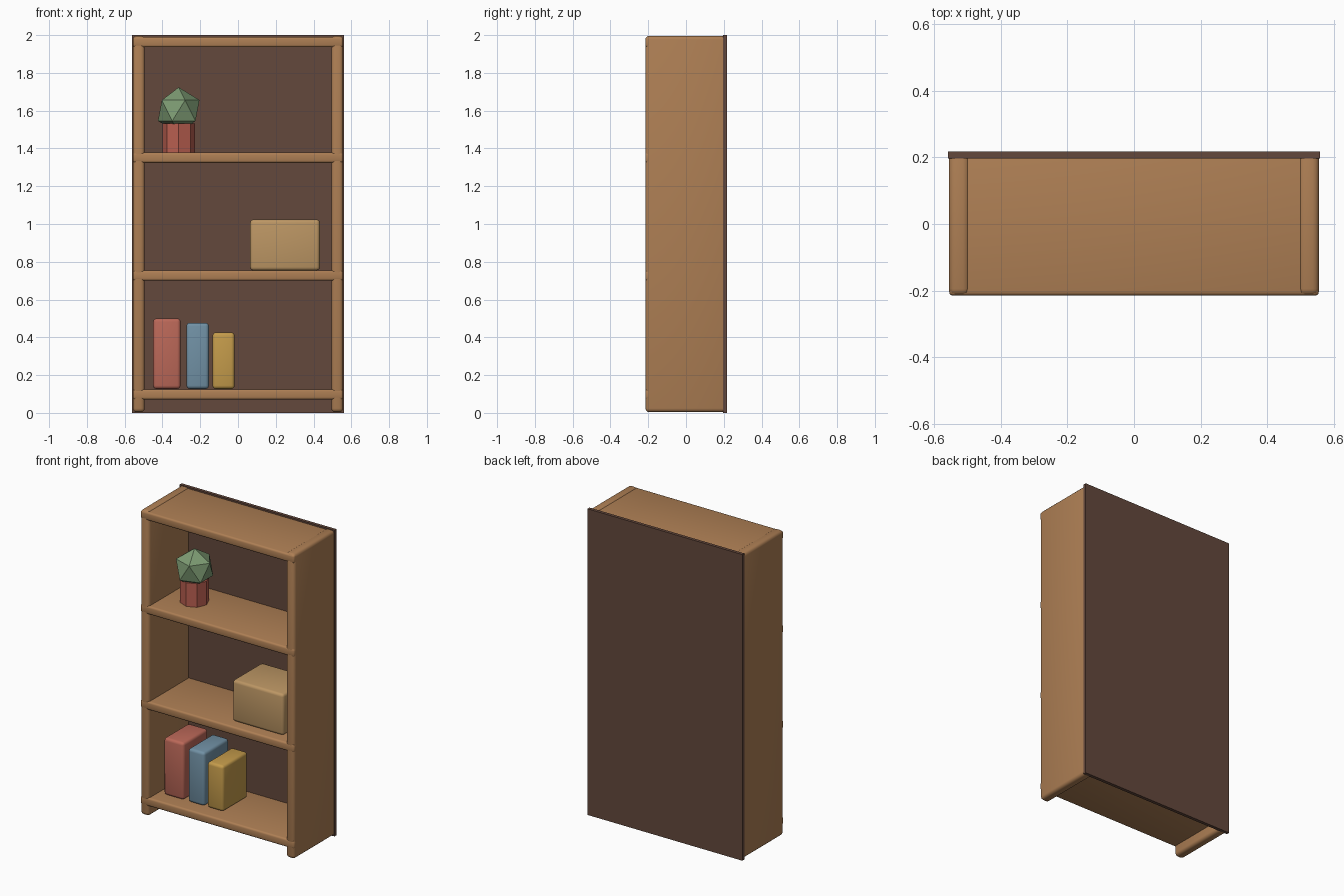
import bpy
from math import radians

if "Cube" in bpy.data.objects:
    bpy.data.objects.remove(bpy.data.objects["Cube"])


def material(name, rgb):
    m = bpy.data.materials.new(name)
    m.diffuse_color = (*rgb, 1)
    m.use_nodes = True
    m.node_tree.nodes["Principled BSDF"].inputs["Base Color"].default_value = m.diffuse_color
    return m


wood = material("wood", (0.423, 0.212, 0.089))
dark = material("dark_wood", (0.127, 0.065, 0.045))
red = material("red", (0.497, 0.138, 0.098))
blue = material("blue", (0.165, 0.283, 0.376))
yellow = material("yellow", (0.552, 0.328, 0.07))
tan = material("tan", (0.503, 0.305, 0.127))
clay = material("clay", (0.485, 0.114, 0.08))
green = material("green", (0.205, 0.328, 0.171))


def box(name, x, y, z, mat, bevel=0.0):
    """Box from (min, max) ranges, with optional rounded edges."""
    ranges = (x, y, z)
    bpy.ops.mesh.primitive_cube_add(size=1, location=[(a + b) / 2 for a, b in ranges])
    ob = bpy.context.object
    ob.name = name
    ob.scale = [b - a for a, b in ranges]
    bpy.ops.object.transform_apply(location=False, rotation=False, scale=True)
    ob.data.materials.append(mat)
    if bevel:
        mod = ob.modifiers.new("rounded", "BEVEL")
        mod.width = bevel
        mod.segments = 3
        bpy.ops.object.modifier_apply(modifier=mod.name)
        bpy.ops.object.shade_smooth_by_angle(angle=radians(35))
    return ob


# Case: back board, two sides and four shelves
box("back_panel", (-0.56, 0.56), (0.197, 0.218), (0, 2), dark)
for side, x in (("left", (-0.557, -0.494)), ("right", (0.494, 0.557))):
    box(side + "_side", x, (-0.215, 0.215), (0.004, 1.996), wood, 0.02)
for i, z in enumerate((0.098, 0.727, 1.351, 1.963)):
    box(f"shelf_{i + 1}", (-0.556, 0.556), (-0.2155, 0.215), (z - 0.027, z + 0.027), wood, 0.012)

# Books on the lowest shelf
for name, x, top, mat in (("red_book", (-0.449, -0.304), 0.50, red),
                          ("blue_book", (-0.273, -0.154), 0.477, blue),
                          ("yellow_book", (-0.135, -0.018), 0.426, yellow)):
    box(name, x, (-0.128, 0.128), (0.127, top), mat, 0.018)

# Storage box on the middle shelf
box("storage_box", (0.064, 0.433), (-0.152, 0.152), (0.754, 1.024), tan, 0.018)

# Potted plant on the upper shelf
bpy.ops.mesh.primitive_cylinder_add(vertices=8, radius=0.087, depth=0.155,
                                    location=(-0.314, 0, 1.4545))
bpy.context.object.name = "plant_pot"
bpy.context.object.data.materials.append(clay)
bpy.ops.mesh.primitive_ico_sphere_add(subdivisions=1, radius=0.123,
                                      location=(-0.314, 0, 1.601))
bpy.context.object.name = "plant_foliage"
bpy.context.object.data.materials.append(green)
